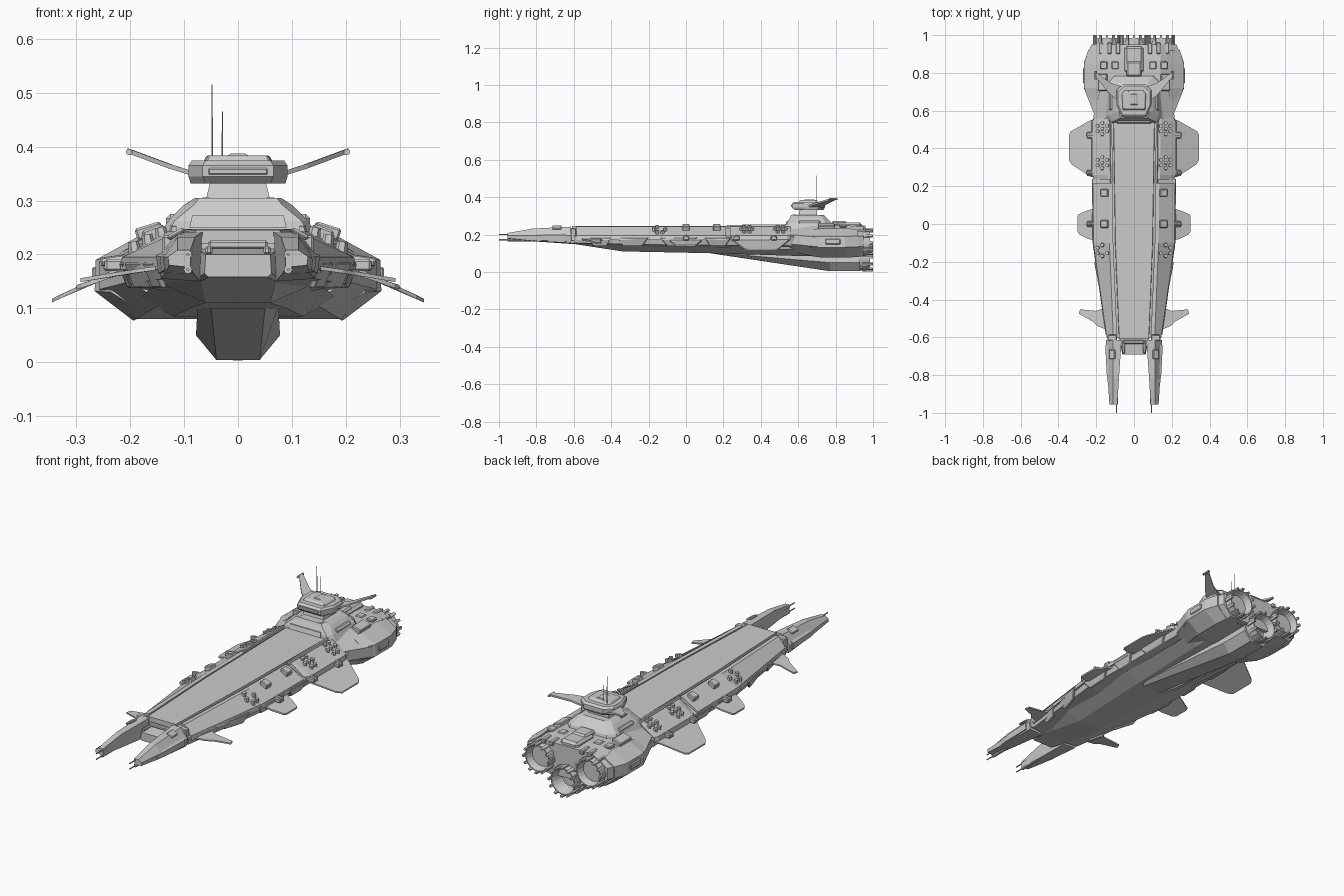
import bpy, bmesh, math
from mathutils import Vector, Matrix

def finish(name, bm, pair=False, bevel=0):
    bmesh.ops.recalc_face_normals(bm, faces=bm.faces[:])
    me = bpy.data.meshes.new(name)
    bm.to_mesh(me)
    bm.free()
    ob = bpy.data.objects.new(name, me)
    bpy.context.collection.objects.link(ob)
    if bevel:
        b = ob.modifiers.new("bevel", 'BEVEL')
        b.width, b.segments = bevel, 1
    if pair:
        ob.modifiers.new("mirror", 'MIRROR').use_mirror_merge = False
    return ob

def loft(name, stations, axis='y', pair=False, bevel=0):
    """Skin sections along an axis; half sections are mirrored unless pair is set."""
    bm = bmesh.new()
    rings = []
    for t, pts in stations:
        ring = list(pts) if pair else list(pts) + [(-x, v) for x, v in reversed(pts)]
        rings.append([bm.verts.new((x, t, v) if axis == 'y' else (x, v, t)) for x, v in ring])
    n = len(rings[0])
    for a, b in zip(rings, rings[1:]):
        for i in range(n):
            j = (i + 1) % n
            bm.faces.new((a[i], a[j], b[j], b[i]))
    bm.faces.new(rings[0])
    bm.faces.new(rings[-1])
    return finish(name, bm, pair, bevel)

def slab(name, pts, vec, pair=True, bevel=0):
    """Polygon thickened by a vector."""
    bm = bmesh.new()
    f = bm.faces.new([bm.verts.new(p) for p in pts])
    r = bmesh.ops.extrude_face_region(bm, geom=[f])
    bmesh.ops.translate(bm, vec=vec, verts=[v for v in r['geom'] if isinstance(v, bmesh.types.BMVert)])
    return finish(name, bm, pair, bevel)

def box(name, c, s, pair=True, bevel=0.004, tilt=0):
    bm = bmesh.new()
    m = Matrix.Translation(c) @ Matrix.Rotation(tilt, 4, 'Y') @ Matrix.Diagonal((*s, 1))
    bmesh.ops.create_cube(bm, size=1, matrix=m)
    return finish(name, bm, pair, bevel)

def rod(name, p, q, r1, r2=None, pair=True, seg=8):
    p, q = Vector(p), Vector(q)
    d = q - p
    bm = bmesh.new()
    m = Matrix.Translation((p + q) / 2) @ d.to_track_quat('Z', 'Y').to_matrix().to_4x4()
    bmesh.ops.create_cone(bm, cap_ends=True, segments=seg, radius1=r1,
                          radius2=r1 if r2 is None else r2, depth=d.length, matrix=m)
    return finish(name, bm, pair)

# Main hull, belly and keel
loft("upper_hull", [
    (-.6, [(.085, .235), (.145, .19), (.14, .155), (.07, .15)]),
    (-.1, [(.105, .235), (.215, .188), (.2, .145), (.1, .125)]),
    (.58, [(.115, .235), (.215, .188), (.2, .14), (.1, .12)])])
loft("belly", [
    (-.6, [(.078, .2), (.08, .16), (.07, .15)]),
    (-.34, [(.1, .2), (.14, .145), (.06, .11)]),
    (.15, [(.1, .2), (.165, .135), (.09, .1)]),
    (.62, [(.1, .2), (.18, .12), (.12, .085)]),
    (.92, [(.1, .2), (.18, .12), (.12, .08)])])
loft("keel", [
    (.13, [(.07, .13), (.075, .105), (.05, .1)]),
    (.77, [(.07, .13), (.078, .05), (.04, .004)]),
    (.93, [(.07, .13), (.078, .05), (.04, .004)])])

# Flight deck and shoulder armour
loft("deck_plate", [
    (-.61, [(.078, .245), (.082, .22)]),
    (-.1, [(.098, .247), (.102, .22)]),
    (.56, [(.108, .247), (.112, .22)])])
def shoulder(name, spans):
    loft(name, [(y, [(a, .243), (a + .02, .243), (b, .195), (b + .004, .172), (b - .02, .172), (a, .22)])
                for y, a, b in spans], pair=True)
shoulder("bow_shoulder_armour", [(-.585, .09, .146), (-.1, .11, .215), (.215, .114, .217)])
shoulder("mid_shoulder_armour", [(.235, .118, .205), (.26, .118, .222), (.54, .122, .222), (.56, .122, .21)])
loft("deck_rail", [(.22, [(.114, .24), (.114, .252), (.122, .252), (.126, .24)]),
                   (.55, [(.116, .24), (.116, .254), (.126, .254), (.13, .24)])], pair=True)

# Forked bow prongs, guns and centre block
loft("bow_prong", [
    (-.955, [(.088, .208), (.112, .208), (.13, .196), (.128, .18), (.088, .176)]),
    (-.82, [(.08, .232), (.112, .232), (.139, .194), (.134, .166), (.082, .164)]),
    (-.615, [(.066, .242), (.112, .242), (.148, .194), (.143, .155), (.07, .15)])], pair=True)
loft("prong_cheek_plate", [
    (-.84, [(.12, .2), (.139, .196), (.136, .172), (.12, .17)]),
    (-.79, [(.12, .21), (.145, .196), (.142, .168), (.12, .166)]),
    (-.64, [(.12, .215), (.152, .198), (.148, .165), (.12, .16)])], pair=True)
for z in (.2, .172):
    rod("bow_gun", (.093, -.8, z), (.093, -.955, z), .008)
    rod("bow_gun_barrel", (.093, -.94, z), (.093, -1, z), .003)
loft("bow_block", [(-.69, [(.06, .2), (.062, .165), (.055, .158)]),
                   (-.6, [(.075, .21), (.078, .155), (.07, .15)])])
box("bow_frame_bar", (0, -.625, .218), (.11, .02, .016), False)
box("bow_frame_side", (.054, -.65, .208), (.014, .07, .016))
box("prong_hatch", (.115, -.69, .238), (.036, .05, .01), tilt=.5)
box("prong_joint", (.115, -.602, .2), (.05, .03, .07))

# Wings
slab("large_wing", [(.19, .56, .178), (.23, .55, .165), (.335, .49, .116), (.345, .47, .111),
                    (.345, .34, .111), (.33, .315, .118), (.23, .25, .165), (.19, .24, .178)], (0, 0, .007))
slab("mid_wing", [(.19, .09, .172), (.25, .07, .152), (.296, .05, .136), (.3, .04, .135),
                  (.3, -.04, .135), (.29, -.055, .138), (.24, -.08, .155), (.19, -.09, .172)], (0, 0, .008))
slab("bow_winglet", [(.145, -.44, .172), (.2, -.46, .164), (.285, -.452, .15), (.292, -.475, .149),
                     (.22, -.515, .161), (.195, -.54, .165), (.145, -.56, .172)], (0, 0, .007))
for y, x in ((.47, .232), (.27, .232), (0, .23)):
    box("wing_turret", (x, y, .18), (.035, .034, .022))
    rod("wing_turret_pin", (x - .02, y, .192), (x + .022, y, .186), .008)

# Side armour panels: trapezoids hung below the shoulder
for y0, y1, x0, x1 in ((-.37, -.2, .168, .2), (-.52, -.4, .148, .166), (-.14, .06, .205, .212),
                       (.1, .24, .212, .212), (.29, .5, .212, .212)):
    d, e = (y1 - y0) * .2, .018
    slab("side_panel", [(x0, y0, .185), (x1, y1, .185), (x1 - e, y1 - d, .138), (x0 - e, y0 + d, .138)],
         (.012, 0, 0), bevel=.003)

# Deck fittings: hexagonal cap clusters and crates
slope = lambda x: .243 - (x - .135) * .53
for yc, full in ((.505, True), (.325, True), (-.14, False)):
    for i in range(7 if full else 5):
        a = i * math.tau / 6
        r = .029 if i < 6 else 0
        x, y = .165 + r * math.sin(a), yc + r * math.cos(a)
        rod("launcher_cap", (x, y, slope(x) - .014), (x + .004, y, slope(x) + .01), .0125, .01, seg=6)
box("deck_crate", (.155, .165, .238), (.042, .04, .026), tilt=.35)
box("deck_crate", (.155, 0, .238), (.042, .04, .026), tilt=.35)

# Aft hull and engine pods
loft("aft_hull", [
    (.555, [(.12, .243), (.2, .2), (.2, .15), (.14, .11)]),
    (.7, [(.14, .248), (.258, .186), (.258, .135), (.19, .08)]),
    (.87, [(.14, .248), (.258, .186), (.258, .135), (.19, .08)]),
    (.95, [(.14, .242), (.225, .192), (.225, .135), (.18, .082)])])
loft("aft_cheek_armour", [
    (.66, [(.19, .22), (.235, .192), (.236, .13), (.18, .095)]),
    (.72, [(.18, .236), (.264, .19), (.266, .132), (.194, .077)]),
    (.85, [(.18, .236), (.264, .19), (.266, .132), (.194, .077)]),
    (.92, [(.19, .225), (.243, .192), (.243, .134), (.188, .08)])], pair=True)
box("aft_side_hatch", (.264, .785, .162), (.014, .08, .03))
box("aft_centre_block", (0, .87, .245), (.1, .14, .04), False, .012)
box("aft_centre_cap", (0, .82, .26), (.08, .08, .026), False, .008)
for x in (.1, .16):
    box("aft_vent", (x, .84, .246), (.038, .04, .014))
for x in (.085, .13, .175):
    box("aft_rib", (x, .93, .238 - max(0, x - .14) * .6), (.022, .06, .022))
box("aft_shoulder_box", (.165, .75, .243), (.05, .09, .024), tilt=.3)

# Engines: hollow nozzle with small hub and tapered petal ring
def engine(cx, cz):
    bm = bmesh.new()
    prof = [(.9, .068), (.945, .071), (.985, .068), (.985, .063), (.935, .048), (.92, .03), (.92, .014), (.935, .008), (.935, 0)]
    vs = [bm.verts.new((r, y, 0)) for y, r in prof]
    es = [bm.edges.new(e) for e in zip(vs, vs[1:])]
    bmesh.ops.spin(bm, geom=vs + es, cent=(0, 0, 0), axis=(0, 1, 0), angle=math.tau, steps=20)
    bmesh.ops.remove_doubles(bm, verts=bm.verts[:], dist=1e-4)
    for k in range(12):
        m = Matrix.Rotation(k * math.tau / 12, 4, 'Y') @ Matrix.Translation((.07, .972, 0)) @ Matrix.Diagonal((.009, .056, .019, 1))
        for v in bmesh.ops.create_cube(bm, size=1)['verts']:
            if v.co.y > 0:
                v.co.z *= .6
            v.co = m @ v.co
    bmesh.ops.translate(bm, vec=(cx, 0, cz), verts=bm.verts[:])
    finish("engine_nozzle", bm, pair=cx > 0)
engine(.143, .158)
engine(0, .078)

# Bridge tower
loft("bridge_base", [
    (.23, [(.135, .535), (.15, .57), (.15, .75), (.11, .79)]),
    (.262, [(.118, .54), (.13, .575), (.13, .745), (.1, .78)]),
    (.292, [(.082, .556), (.1, .59), (.1, .73), (.075, .75)]),
    (.305, [(.072, .562), (.08, .595), (.08, .715), (.06, .735)])], axis='z')
slab("bridge_front_band", [(-.09, .537, .25), (.09, .537, .25), (.085, .544, .272), (-.085, .544, .272)],
     (0, -.006, 0), False)
box("bridge_side_block", (.116, .66, .257), (.035, .12, .036), bevel=.008)
box("bridge_ledge_box", (.06, .58, .299), (.02, .03, .014))
loft("bridge_neck", [(.3, [(.06, .6), (.06, .7)]), (.34, [(.05, .61), (.05, .7)])], axis='z')
loft("bridge_head", [
    (.332, [(.06, .58), (.088, .63), (.088, .7), (.05, .735)]),
    (.345, [(.066, .566), (.092, .63), (.092, .71), (.055, .742)]),
    (.365, [(.066, .566), (.092, .63), (.092, .71), (.055, .742)]),
    (.374, [(.06, .578), (.086, .635), (.086, .7), (.05, .73)])], axis='z')
box("bridge_window", (0, .566, .354), (.11, .008, .012), False, .002)
loft("bridge_roof", [(.37, [(.062, .6), (.066, .69), (.05, .71)]),
                     (.384, [(.055, .61), (.058, .685), (.045, .7)])], axis='z', bevel=.003)
loft("bridge_roof_ridge", [(.383, [(.02, .63), (.02, .69)]), (.387, [(.014, .635), (.014, .685)])], axis='z')

# Sensor fins and antennas
slab("sensor_fin", [(.07, .64, .341), (.13, .69, .36), (.2, .775, .386), (.205, .8, .388),
                    (.19, .795, .383), (.12, .745, .357), (.07, .73, .341)], (0, 0, .009))
rod("fin_tip_pod", (.202, .765, .39), (.202, .81, .39), .006)
rod("tall_antenna", (-.048, .7, .37), (-.048, .7, .515), .0018, .001, False, 6)
rod("short_antenna", (-.029, .7, .37), (-.029, .7, .465), .0018, .001, False, 6)
